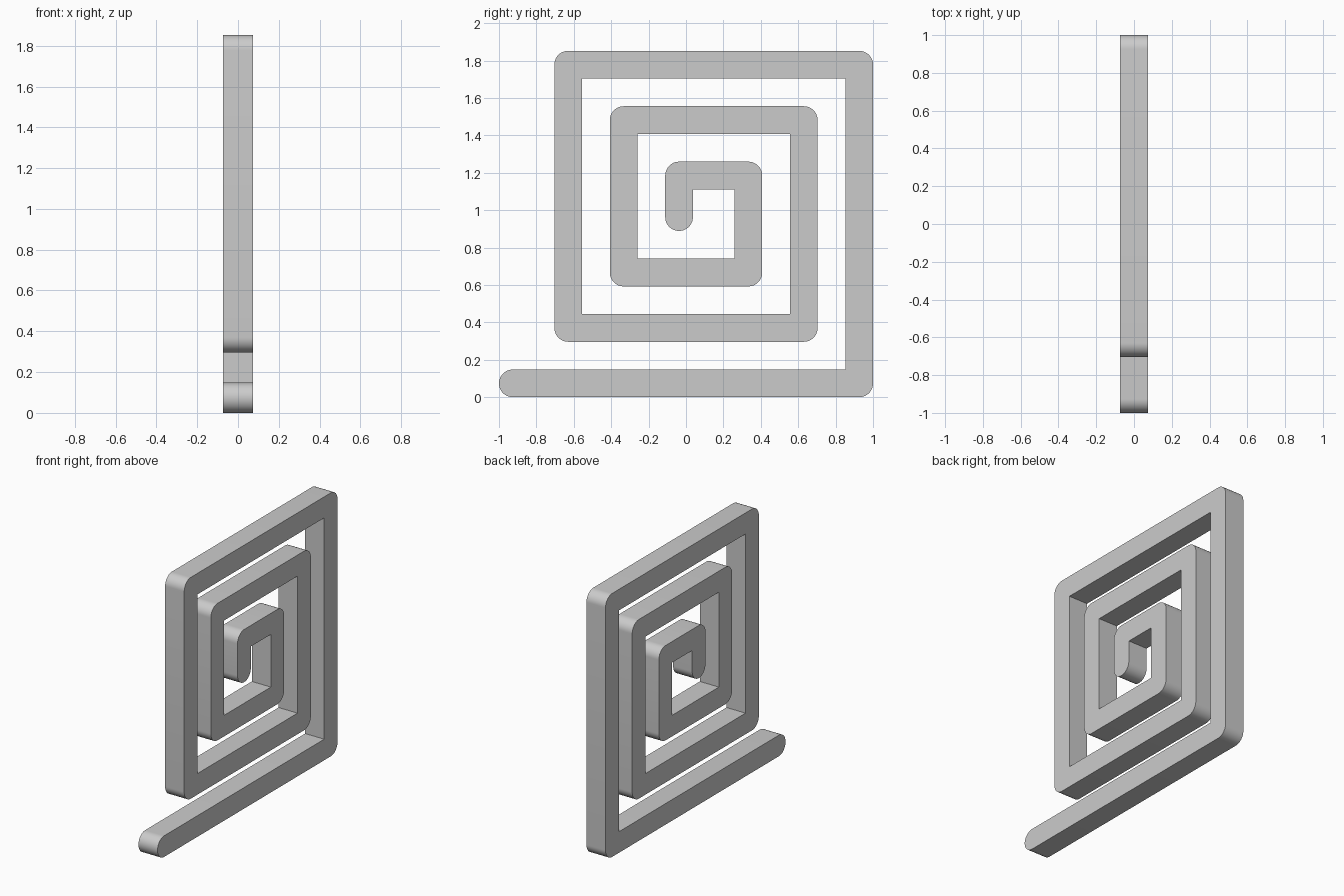
import bpy, bmesh, math
from mathutils import Vector

cube = bpy.data.objects.get("Cube")
if cube:
    bpy.data.objects.remove(cube, do_unlink=True)

U = 2 / 27          # half the bar width
ARC_STEPS = 12      # segments per quarter turn

# Centreline of the square spiral, in (y, z), from outer tip to inner tip
path = [Vector(p) * U for p in (
    (-12.5, 1), (12.5, 1), (12.5, 24), (-8.5, 24), (-8.5, 5), (8.5, 5),
    (8.5, 20), (-4.5, 20), (-4.5, 9), (4.5, 9), (4.5, 16), (-0.5, 16), (-0.5, 13))]


def arc(centre, start, sweep):
    """Points round a centre at the half-width radius."""
    n = round(ARC_STEPS * sweep / (math.pi / 2))
    return [centre + U * Vector((math.cos(start + sweep * i / n),
                                 math.sin(start + sweep * i / n)))
            for i in range(n + 1)]


def right_side(points):
    """Right-hand offset: round outer corners, sharp inner ones, round end cap."""
    outline = []
    for a, b, c in zip(points, points[1:], points[2:]):
        d1, d2 = (b - a).normalized(), (c - b).normalized()
        r1, r2 = Vector((d1.y, -d1.x)), Vector((d2.y, -d2.x))
        if d1.x * d2.y - d1.y * d2.x > 0:
            outline += arc(b, math.atan2(r1.y, r1.x), math.pi / 2)
        else:
            outline.append(b + U * (r1 + r2))
    d = points[-1] - points[-2]
    return outline + arc(points[-1], math.atan2(-d.x, d.y), math.pi)


outline = right_side(path) + right_side(path[::-1])

# Extrude the outline across x
bm = bmesh.new()
face = bm.faces.new([bm.verts.new((-U, p.x, p.y)) for p in outline])
result = bmesh.ops.extrude_face_region(bm, geom=[face], use_keep_orig=True)
moved = [v for v in result["geom"] if isinstance(v, bmesh.types.BMVert)]
bmesh.ops.translate(bm, verts=moved, vec=(2 * U, 0, 0))
bmesh.ops.recalc_face_normals(bm, faces=bm.faces)
mesh = bpy.data.meshes.new("square_spiral")
bm.to_mesh(mesh)
bm.free()

spiral = bpy.data.objects.new("square_spiral", mesh)
bpy.context.collection.objects.link(spiral)

# Plain grey material
grey = bpy.data.materials.new("light_grey")
grey.use_nodes = True
colour = (0.6, 0.6, 0.6, 1)
grey.diffuse_color = colour
grey.node_tree.nodes["Principled BSDF"].inputs["Base Color"].default_value = colour
mesh.materials.append(grey)

# Smooth the rounded corners, keep the hard edges
bpy.ops.object.select_all(action="DESELECT")
spiral.select_set(True)
bpy.context.view_layer.objects.active = spiral
bpy.ops.object.shade_smooth_by_angle(angle=math.radians(30))
